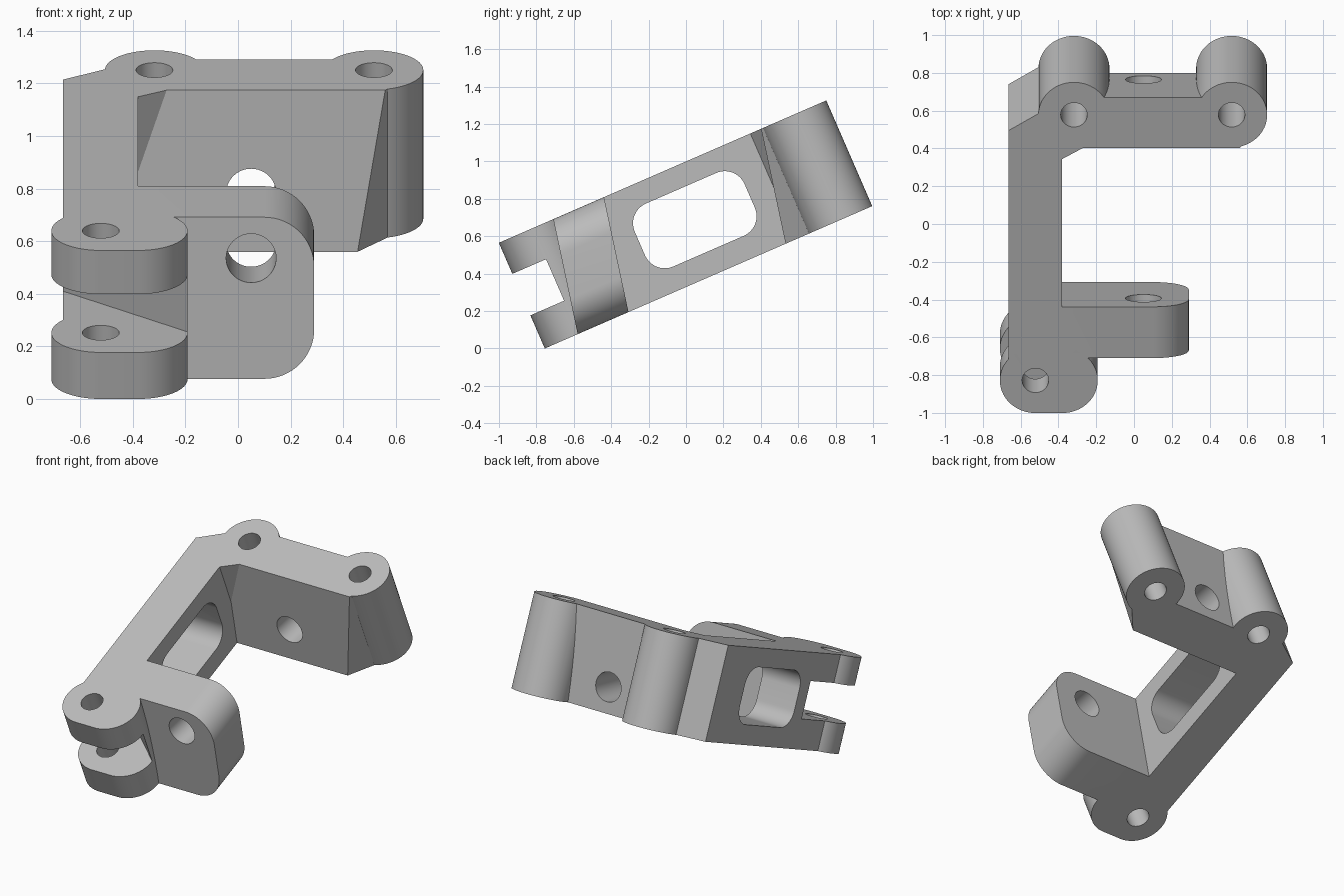
import bpy, bmesh, math
from mathutils import Matrix, Vector

cube = bpy.data.objects.get("Cube")
if cube:
    bpy.data.objects.remove(cube, do_unlink=True)

H = 0.616        # block height
LEAN = 0.203     # lean of the cross walls
TILT = math.radians(23.5)
SEG = 64

grey = bpy.data.materials.new("plain_grey")
grey.use_nodes = True
colour = (0.5, 0.5, 0.5, 1)
grey.diffuse_color = colour
grey.node_tree.nodes["Principled BSDF"].inputs["Base Color"].default_value = colour


def loft(name, start, end):
    """Solid between two matching outlines of 3D points."""
    bm = bmesh.new()
    a = [bm.verts.new(p) for p in start]
    b = [bm.verts.new(p) for p in end]
    bm.faces.new(a[::-1])
    bm.faces.new(b)
    n = len(a)
    for i in range(n):
        j = (i + 1) % n
        bm.faces.new((a[i], a[j], b[j], b[i]))
    bmesh.ops.recalc_face_normals(bm, faces=bm.faces)
    mesh = bpy.data.meshes.new(name)
    bm.to_mesh(mesh)
    bm.free()
    mesh.materials.append(grey)
    ob = bpy.data.objects.new(name, mesh)
    bpy.context.collection.objects.link(ob)
    return ob


def upright(name, outline, low=0, high=H):
    return loft(name, [(x, y, low) for x, y in outline], [(x, y, high) for x, y in outline])


def arc(cx, cy, r, a0, a1, n=SEG):
    angles = [math.radians(a0 + (a1 - a0) * i / n) for i in range(n + 1)]
    return [(cx + r * math.cos(a), cy + r * math.sin(a)) for a in angles]


def circle(cx, cy, r):
    return arc(cx, cy, r, 0, 360)[:-1]


def combine(target, tool, operation):
    mod = target.modifiers.new(operation, 'BOOLEAN')
    mod.operation = operation
    mod.solver = 'EXACT'
    mod.object = tool
    bpy.context.view_layer.update()
    graph = bpy.context.evaluated_depsgraph_get()
    mesh = bpy.data.meshes.new_from_object(target.evaluated_get(graph))
    target.modifiers.clear()
    target.data = mesh
    bpy.data.objects.remove(tool, do_unlink=True)


# Side arm with angled rear shoulder
bracket = upright("bracket", [(-.665, .2), (-.38, .2), (-.38, 1.466), (-.27, 1.53),
                              (-.2, 1.57), (-.32, 1.75), (-.5, 1.732), (-.665, 1.63)])

# Leaning front plate with rounded free corners
R = 0.19
profile = [(-.5, 0)] + arc(.29 - R, R, R, -90, 0, 16) + arc(.29 - R, H - R, R, 0, 90, 16) + [(-.5, H)]
plate = loft("front_plate", [(x, .192 + LEAN * z, z) for x, z in profile],
             [(x, .488 + LEAN * z, z) for x, z in profile])

# Leaning rear wall with slanted end
d = LEAN * H
wall = loft("rear_wall",
            [(x, y, 0) for x, y in [(-.4, 1.404), (.455, 1.404), (.58, 1.553), (.515, 1.696), (-.4, 1.696)]],
            [(x, y, H) for x, y in [(-.4, 1.404 + d), (.56, 1.404 + d), (.58, 1.553),
                                    (.515, 1.696 + d), (-.4, 1.696 + d)]])

# Rear bosses and front lug
BOSSES = [(-.318, 1.721), (.517, 1.721)]
LUG = (-.522, .188)
bosses = [upright("boss", circle(x, y, .188)) for x, y in BOSSES]
lug = upright("front_lug", arc(*LUG, .188, 90, 270) + arc(-.38, .188, .188, -90, 90))
for part in [plate, wall, lug] + bosses:
    combine(bracket, part, 'UNION')

# Slot that splits the lug into a fork, with a diagonal back
slot = upright("slot", [(-.1, .121), (-.8, .694), (-.9, -.2), (-.1, -.2)], .193, .435)
combine(bracket, slot, 'DIFFERENCE')

# Pin holes
for x, y in BOSSES + [LUG]:
    combine(bracket, upright("pin_hole", circle(x, y, .07), -.1, H + .1), 'DIFFERENCE')

# Shared cross hole through plate and rear wall
side = Vector((1, 0, 0))
up = Vector((0, LEAN, 1)).normalized()
rings = [[Vector((.05, y, .46 - LEAN * (y - .284))) + side * a + up * b
          for a, b in circle(0, 0, .095)] for y in (-.2, 2.2)]
combine(bracket, loft("cross_hole", *rings), 'DIFFERENCE')

# Rounded window in the side arm
r, y0, y1, z0, z1 = .115, .69, 1.33, .128, .495
window = []
for i, (y, z) in enumerate([(y1 - r, z1 - r), (y0 + r, z1 - r), (y0 + r, z0 + r), (y1 - r, z0 + r)]):
    window += arc(y, z, r, 90 * i, 90 * i + 90, 14)
combine(bracket, loft("window", [(-.8, y, z) for y, z in window],
                      [(-.3, y, z) for y, z in window]), 'DIFFERENCE')

# Tilt into place and shade
bracket.data.transform(Matrix.Translation((0, -.755, 0)) @ Matrix.Rotation(TILT, 4, 'X'))
bpy.ops.object.select_all(action='DESELECT')
bracket.select_set(True)
bpy.context.view_layer.objects.active = bracket
bpy.ops.object.shade_smooth_by_angle(angle=math.radians(25))
